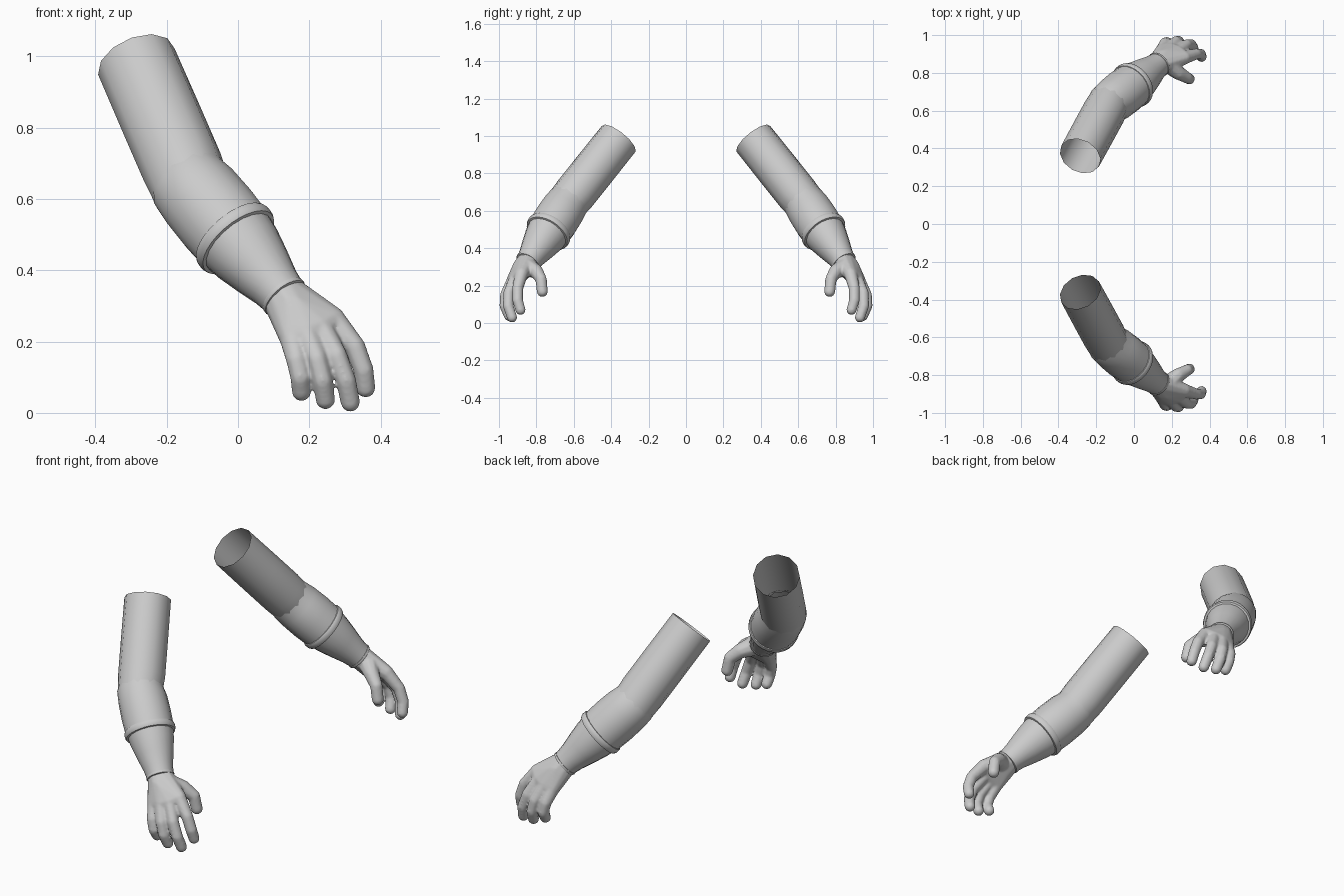
import bpy, bmesh, math
from mathutils import Vector

if "Cube" in bpy.data.objects:
    bpy.data.objects.remove(bpy.data.objects["Cube"])

grey = bpy.data.materials.new("plain grey")
grey.use_nodes = True
grey.diffuse_color = (0.6, 0.6, 0.6, 1)
grey.node_tree.nodes["Principled BSDF"].inputs["Base Color"].default_value = (0.6, 0.6, 0.6, 1)

# Joints of the front arm; the other arm is its mirror across y
SHOULDER = Vector((-0.285, -0.36, 0.985))
ELBOW = Vector((-0.135, -0.635, 0.64))
WRIST = Vector((0.13, -0.845, 0.325))


def finish(name, bm, remesh=False):
    """Turn a bmesh into a mirrored, smooth-shaded object."""
    mesh = bpy.data.meshes.new(name)
    bm.to_mesh(mesh)
    bm.free()
    mesh.materials.append(grey)
    ob = bpy.data.objects.new(name, mesh)
    bpy.context.collection.objects.link(ob)
    if remesh:
        mod = ob.modifiers.new("blend", 'REMESH')
        mod.mode = 'VOXEL'
        mod.voxel_size = 0.006
        mod.use_smooth_shade = True
        mod = ob.modifiers.new("soften", 'SMOOTH')
        mod.factor = 0.5
        mod.iterations = 6
    mod = ob.modifiers.new("other_arm", 'MIRROR')
    mod.use_axis = (False, True, False)
    mod.use_mirror_merge = False
    if not remesh:
        bpy.ops.object.select_all(action='DESELECT')
        ob.select_set(True)
        bpy.context.view_layer.objects.active = ob
        bpy.ops.object.shade_smooth_by_angle(angle=math.radians(40))


def tube(name, rings, sides=20):
    """Open tube through (centre, axis, radius) rings."""
    bm = bmesh.new()
    loops = []
    for centre, axis, radius in rings:
        turn = Vector((0, 0, -1)).rotation_difference(axis.normalized())
        loops.append([bm.verts.new(centre + turn @ Vector(
            (radius * math.cos(a), radius * math.sin(a), 0)))
            for a in (math.tau * i / sides for i in range(sides))])
    for lo, hi in zip(loops, loops[1:]):
        for i in range(sides):
            j = (i + 1) % sides
            bm.faces.new((lo[i], hi[i], hi[j], lo[j]))
    finish(name, bm)


def along(a, b, profile):
    """Rings on the line a-b from (fraction, radius) pairs."""
    return [(a.lerp(b, t), b - a, r) for t, r in profile]


# Upper sleeve, open at the shoulder
upper = ELBOW - SHOULDER
fore = WRIST - ELBOW
bend = upper.normalized() + fore.normalized()
tube("upper_sleeve", along(SHOULDER, ELBOW, [(0, 0.114), (0.45, 0.115), (0.85, 0.115)])
     + [(ELBOW, bend, 0.112)], sides=12)

# Elbow sleeve, slightly fuller below the fold
tube("elbow_sleeve", [(ELBOW - upper * 0.08, bend, 0.106), (ELBOW, bend, 0.114)]
     + along(ELBOW, WRIST, [(0.12, 0.120), (0.3, 0.122), (0.46, 0.119)]))

# Rolled band where the two sleeve parts meet
tube("sleeve_band", along(ELBOW, WRIST, [
    (0.44, 0.114), (0.445, 0.123), (0.46, 0.126), (0.495, 0.126),
    (0.515, 0.122), (0.52, 0.108)]), sides=28)

# Tapered lower sleeve
tube("lower_sleeve", along(ELBOW, WRIST, [
    (0.48, 0.115), (0.6, 0.107), (0.75, 0.091), (0.9, 0.073), (1.0, 0.066)]))

# Thin wrist seam
tube("wrist_seam", along(ELBOW, WRIST, [
    (0.98, 0.062), (0.985, 0.069), (1.0, 0.070), (1.01, 0.068), (1.015, 0.058)]))

# Hand: hulls around balls, blended into one skin
hand = bmesh.new()
ball = bmesh.new()
bmesh.ops.create_icosphere(ball, subdivisions=2, radius=1)
ball_points = [v.co.copy() for v in ball.verts]
ball.free()


def hull(*balls):
    """Add the convex hull of (centre, radius) balls to the hand."""
    verts = [hand.verts.new(centre + p * radius)
             for centre, radius in balls for p in ball_points]
    out = bmesh.ops.convex_hull(hand, input=verts)
    inner = [g for g in out["geom_interior"] if isinstance(g, bmesh.types.BMVert)]
    bmesh.ops.delete(hand, geom=inner, context='VERTS')


def finger(points, radii):
    """Chain of rounded segments through the joints."""
    balls = [(Vector(p), r) for p, r in zip(points, radii)]
    for a, b in zip(balls, balls[1:]):
        hull(a, b)


fingers = [
    [(0.15, -0.92, 0.215), (0.164, -0.958, 0.15), (0.175, -0.962, 0.10), (0.178, -0.94, 0.06)],
    [(0.19, -0.925, 0.225), (0.222, -0.965, 0.15), (0.237, -0.968, 0.09), (0.245, -0.945, 0.037)],
    [(0.23, -0.91, 0.24), (0.277, -0.948, 0.16), (0.303, -0.95, 0.09), (0.315, -0.93, 0.030)],
    [(0.265, -0.88, 0.262), (0.328, -0.90, 0.185), (0.352, -0.90, 0.12), (0.358, -0.885, 0.070)],
]
for path in fingers:
    finger(path, (0.036, 0.030, 0.029, 0.028))

# Palm spans the wrist and the knuckles
hull((WRIST - fore * 0.02, 0.062), (WRIST + Vector((0.02, -0.025, -0.03)), 0.060),
     *[(Vector(path[0]), 0.037) for path in fingers])

# Thumb with its fleshy root
finger([(0.18, -0.85, 0.30), (0.235, -0.80, 0.275), (0.280, -0.775, 0.235), (0.293, -0.768, 0.168)],
       (0.052, 0.038, 0.031, 0.030))
bmesh.ops.recalc_face_normals(hand, faces=hand.faces[:])
finish("hand", hand, remesh=True)
